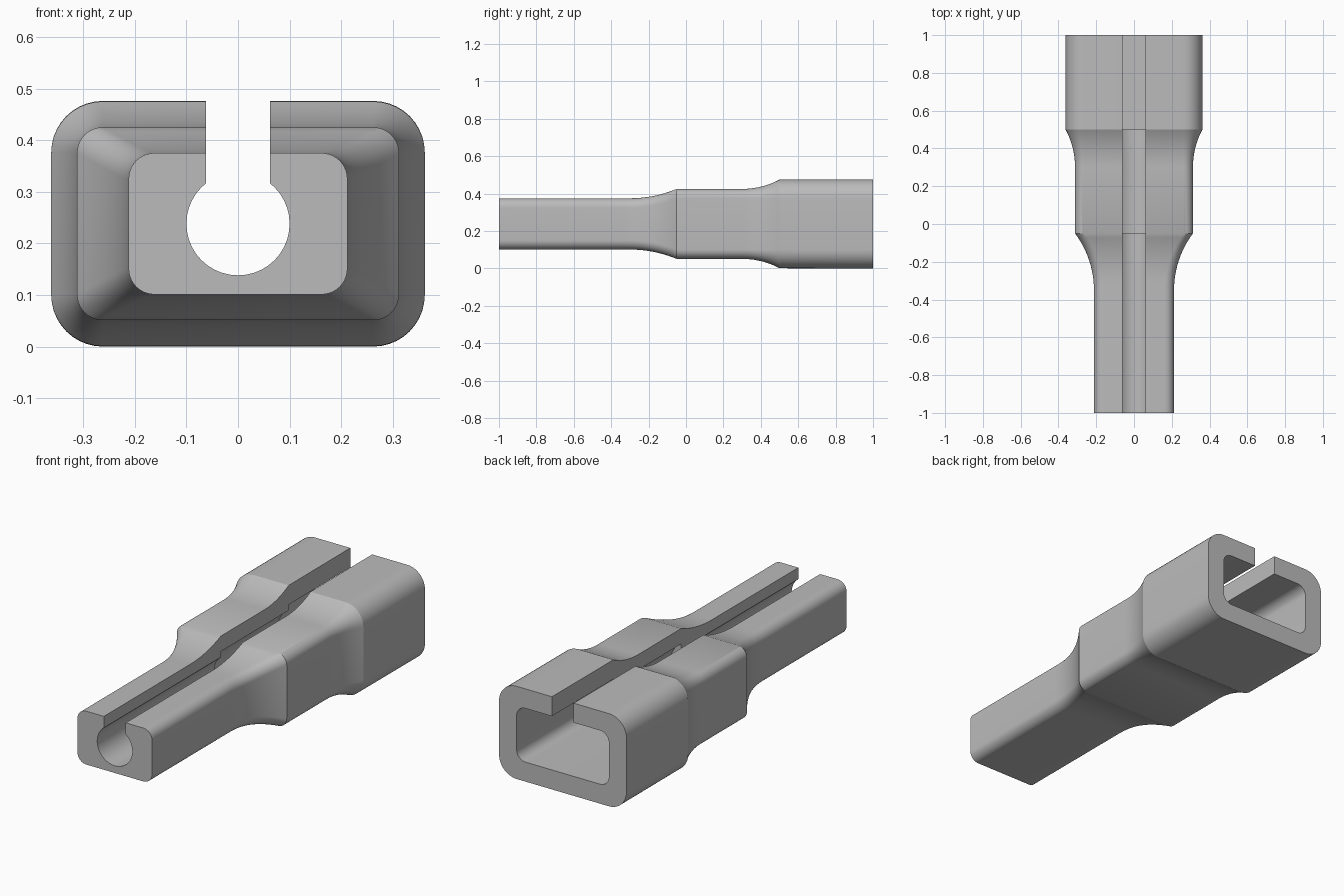
import bpy
import bmesh
from math import cos, sin, pi, sqrt

old = bpy.data.objects.get("Cube")
if old:
    bpy.data.objects.remove(old, do_unlink=True)

MID_Z = 0.238  # height of the long axis

grey = bpy.data.materials.new("mid_grey")
grey.use_nodes = True
grey.diffuse_color = (0.5, 0.5, 0.5, 1)
grey.node_tree.nodes["Principled BSDF"].inputs["Base Color"].default_value = (0.5, 0.5, 0.5, 1)


def rounded_section(half_w, half_h, radius, steps=10):
    """Rounded rectangle in x and z, counter-clockwise."""
    points = []
    for quarter, (sx, sz) in enumerate([(1, 1), (-1, 1), (-1, -1), (1, -1)]):
        for i in range(steps + 1):
            a = (quarter + i / steps) * pi / 2
            points.append((sx * (half_w - radius) + radius * cos(a),
                           MID_Z + sz * (half_h - radius) + radius * sin(a)))
    return points


def loft(name, stations):
    """Skin sections given as (y, half width, half height, corner radius)."""
    bm = bmesh.new()
    rings = [[bm.verts.new((x, y, z)) for x, z in rounded_section(w, h, r)]
             for y, w, h, r in stations]
    n = len(rings[0])
    for a, b in zip(rings, rings[1:]):
        for i in range(n):
            j = (i + 1) % n
            bm.faces.new((a[i], a[j], b[j], b[i]))
    bm.faces.new(rings[0])
    bm.faces.new(rings[-1][::-1])
    bmesh.ops.recalc_face_normals(bm, faces=bm.faces)
    mesh = bpy.data.meshes.new(name)
    bm.to_mesh(mesh)
    bm.free()
    mesh.materials.append(grey)
    obj = bpy.data.objects.new(name, mesh)
    bpy.context.collection.objects.link(obj)
    return obj


def flare(t, length, rise):
    """Arc leaving the smaller size tangentially, reaching rise at length."""
    t = min(max(t, 0), length)
    r = (length ** 2 + rise ** 2) / (2 * rise)
    return r - sqrt(r * r - t * t)


# Sleeve: slim grip, flared collar, flared socket end
STEPS = 14
stations = [(-1, 0.212, 0.137, 0.05)]
for i in range(STEPS + 1):
    t = 0.3 * i / STEPS
    stations.append((-0.35 + t, 0.212 + flare(t, 0.3, 0.1),
                     0.137 + flare(t - 0.05, 0.25, 0.05), 0.05))
for i in range(STEPS + 1):
    t = 0.2 * i / STEPS
    grow = flare(t, 0.2, 0.05)
    stations.append((0.3 + t, 0.312 + grow, 0.187 + grow, 0.05 + grow))
stations.append((1, 0.362, 0.238, 0.1))
sleeve = loft("sleeve", stations)

# Hollow: narrow bore, wider bore and rectangular socket
cutters = [
    loft("narrow_bore_cutter", [(y, 0.1, 0.1, 0.0999) for y in (-1.1, 0)]),
    loft("wide_bore_cutter", [(y, 0.125, 0.125, 0.1249) for y in (-0.05, 0.6)]),
    loft("socket_cutter", [(y, 0.262, 0.138, 0.05) for y in (0.5, 1.1)]),
]

# Slot along the top
bpy.ops.mesh.primitive_cube_add(size=1, location=(0, 0, MID_Z + 0.25))
slot = bpy.context.object
slot.name = "slot_cutter"
slot.scale = (0.124, 2.4, 0.5)
cutters.append(slot)

for cutter in cutters:
    cutter.hide_render = True
    cutter.display_type = 'WIRE'
    cut = sleeve.modifiers.new(cutter.name, 'BOOLEAN')
    cut.operation = 'DIFFERENCE'
    cut.solver = 'EXACT'
    cut.object = cutter

# Apply the cuts and remove the helpers
bpy.ops.object.select_all(action='DESELECT')
sleeve.select_set(True)
bpy.context.view_layer.objects.active = sleeve
for cut in list(sleeve.modifiers):
    bpy.ops.object.modifier_apply(modifier=cut.name)
for cutter in cutters:
    bpy.data.objects.remove(cutter, do_unlink=True)
bpy.ops.object.shade_smooth_by_angle(angle=pi / 7)
